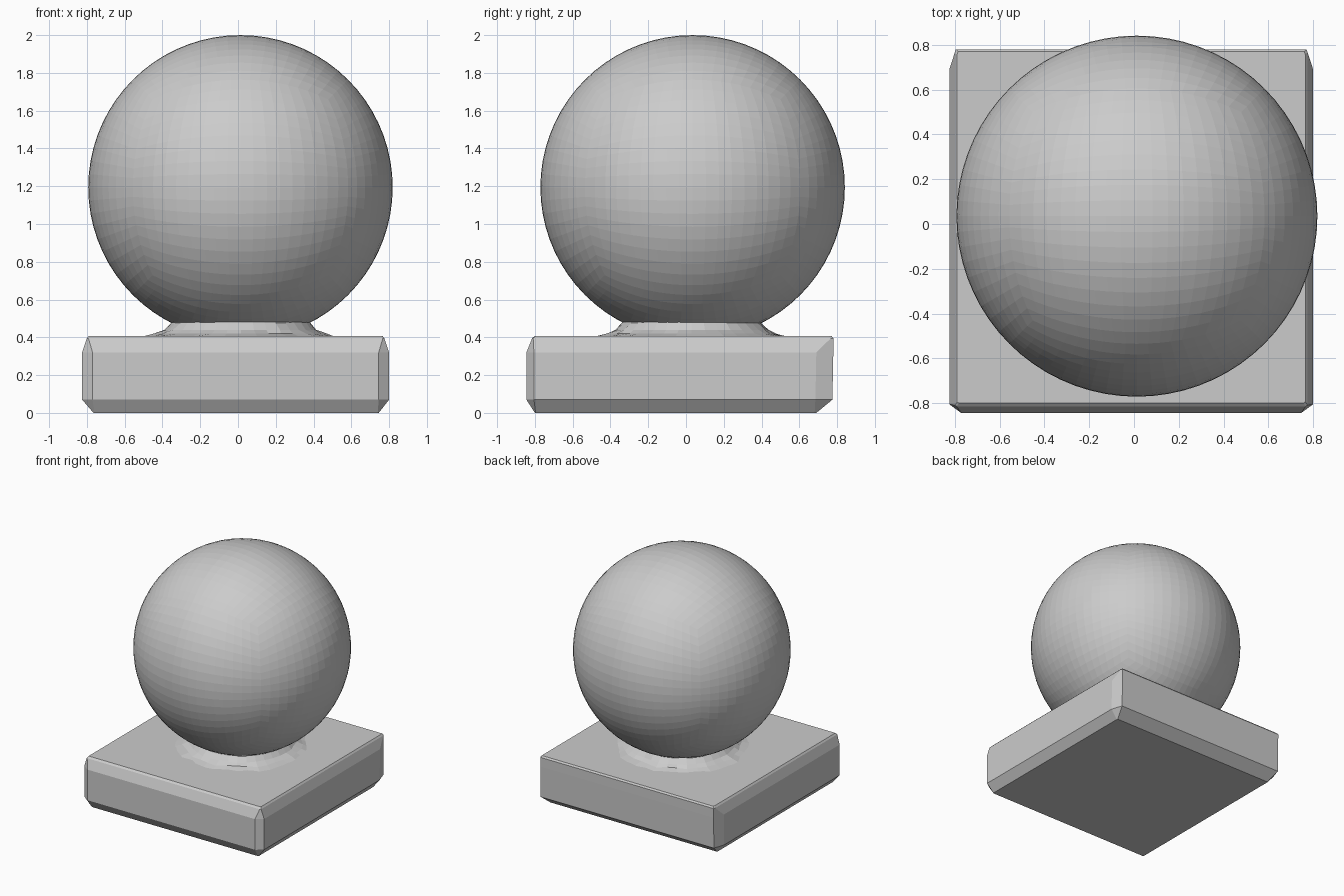
import bpy, bmesh, math, random
from mathutils import Vector

if "Cube" in bpy.data.objects:
    bpy.data.objects.remove(bpy.data.objects["Cube"], do_unlink=True)
random.seed(4)

stone = bpy.data.materials.new("grey stone")
stone.use_nodes = True
stone.diffuse_color = (0.6, 0.6, 0.6, 1)
stone.node_tree.nodes["Principled BSDF"].inputs["Base Color"].default_value = (0.6, 0.6, 0.6, 1)


def finish(bm, name):
    bmesh.ops.recalc_face_normals(bm, faces=bm.faces)
    mesh = bpy.data.meshes.new(name)
    bm.to_mesh(mesh)
    bm.free()
    mesh.materials.append(stone)
    obj = bpy.data.objects.new(name, mesh)
    bpy.context.collection.objects.link(obj)
    return obj


def loft(name, rings):
    """Skin a stack of equal-length point rings and cap both ends."""
    bm = bmesh.new()
    loops = [[bm.verts.new(p) for p in ring] for ring in rings]
    for low, high in zip(loops, loops[1:]):
        n = len(low)
        for i in range(n):
            j = (i + 1) % n
            bm.faces.new((low[i], low[j], high[j], high[i]))
    bm.faces.new(loops[0][::-1])
    bm.faces.new(loops[-1])
    return finish(bm, name)


def slab_ring(z, x0, x1, y0, y1, k):
    """Rectangle with chamfered corners; k scales the chamfers."""
    fx, fy, bx, by = 0.055 * k, 0.04 * k, 0.03 * k, 0.09 * k
    return [(x0 + fx, y0, z), (x1 - fx, y0, z), (x1, y0 + fy, z), (x1, y1 - by, z),
            (x1 - bx, y1, z), (x0 + bx, y1, z), (x0, y1 - by, z), (x0, y0 + fy, z)]


# Square plinth, with a wide chamfer below and a narrow one on top
loft("plinth", [
    slab_ring(0, -0.765, 0.745, -0.80, 0.69, 0.1),
    slab_ring(0.07, -0.825, 0.80, -0.845, 0.775, 1),
    slab_ring(0.32, -0.825, 0.80, -0.845, 0.78, 1),
    slab_ring(0.395, -0.80, 0.775, -0.815, 0.78, 0.15),
    slab_ring(0.408, -0.79, 0.765, -0.80, 0.77, 0.15)])

# Rough flared neck between plinth and ball
SIDES = 36
neck = []
for z, radius, rough in [(0.40, 0.52, 0.03), (0.42, 0.44, 0.02), (0.44, 0.405, 0.01),
                         (0.475, 0.37, 0), (0.52, 0.36, 0)]:
    ring = []
    for i in range(SIDES):
        a = math.tau * i / SIDES
        r = radius + random.uniform(-rough, rough)
        ring.append((0.015 + r * math.cos(a), 0.03 + r * math.sin(a), z))
    neck.append(ring)
loft("neck", neck)

# Faceted ball: a subdivided cube pushed out to even angular steps
bm = bmesh.new()
bmesh.ops.create_cube(bm, size=2)
bmesh.ops.subdivide_edges(bm, edges=bm.edges[:], cuts=17, use_grid_fill=True)
for v in bm.verts:
    spread = Vector([math.tan(c * math.pi / 4) for c in v.co])
    v.co = Vector((0.013, 0.035, 1.194)) + spread.normalized() * 0.806
finish(bm, "ball")
